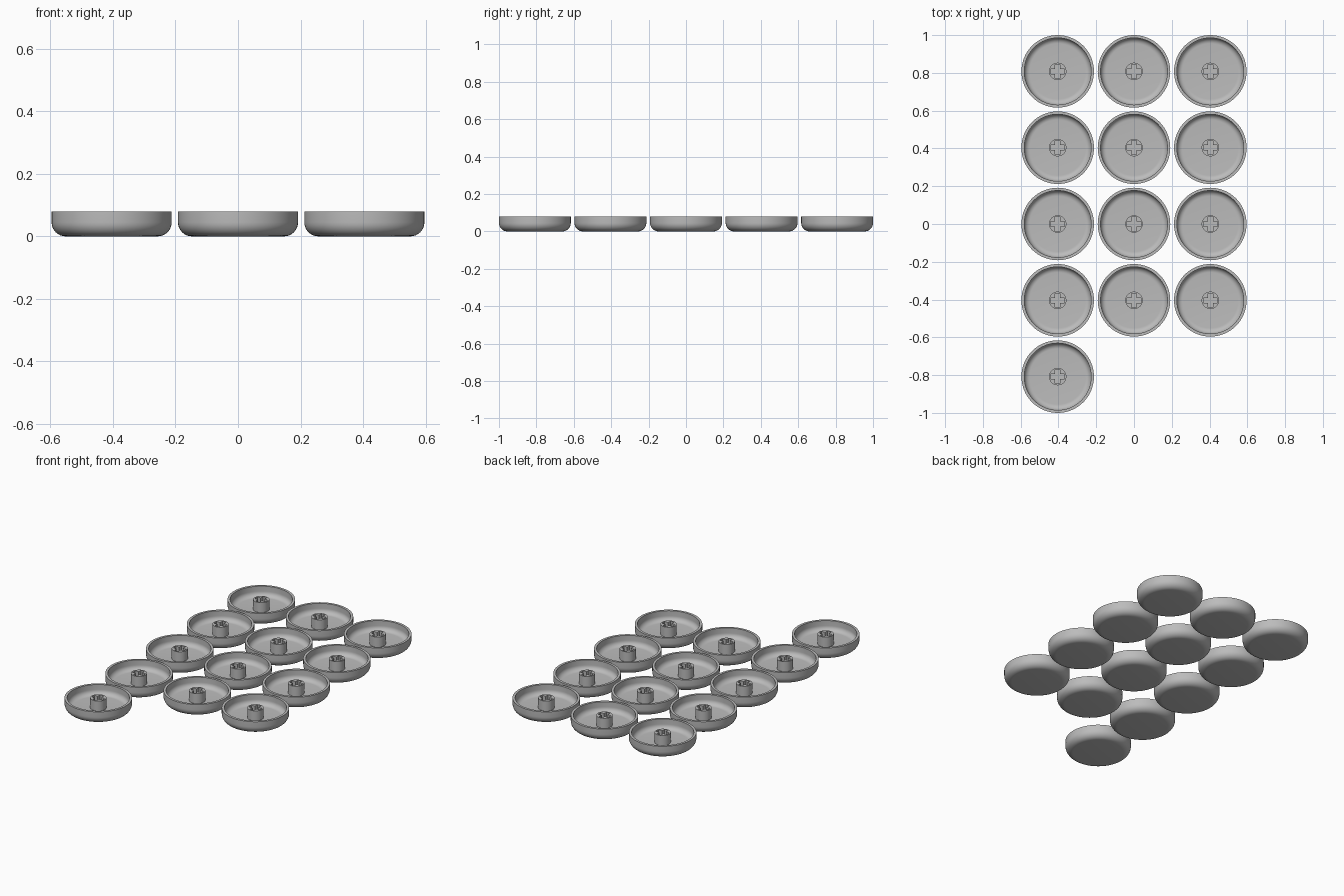
import bpy, bmesh, math
from mathutils import Matrix

old = bpy.data.objects.get("Cube")
if old:
    bpy.data.objects.remove(old, do_unlink=True)

PITCH = 0.404
RADIUS, HEIGHT = 0.192, 0.079
INNER, FLOOR = 0.177, 0.017

grey = bpy.data.materials.new("grey plastic")
grey.use_nodes = True
colour = (0.5, 0.5, 0.5, 1)
grey.diffuse_color = colour
grey.node_tree.nodes["Principled BSDF"].inputs["Base Color"].default_value = colour


def fillet(r, z, size, steps=8):
    """Quarter round from the flat bottom out to the upright wall."""
    turns = [math.pi / 2 * i / steps for i in range(steps + 1)]
    return [(r - size + size * math.sin(a), z + size - size * math.cos(a)) for a in turns]


def cap_mesh():
    """Round dish, open at the top, spun from its wall section."""
    outside = [(0, 0)] + fillet(RADIUS, 0, 0.045) + [(RADIUS, HEIGHT)]
    inside = [(0, FLOOR)] + fillet(INNER, FLOOR, 0.03) + [(INNER, HEIGHT)]
    bm = bmesh.new()
    verts = [bm.verts.new((r, 0, z)) for r, z in outside + inside[::-1]]
    edges = [bm.edges.new(pair) for pair in zip(verts, verts[1:])]
    bmesh.ops.spin(bm, geom=verts + edges, axis=(0, 0, 1), cent=(0, 0, 0),
                   steps=64, angle=math.tau, use_merge=True)
    return finish(bm, "cap")


def stem_mesh():
    """Post with a cross-shaped socket running down to the floor."""
    long, half = 0.037, 0.013
    ring = [(0.046 * math.cos(math.tau * i / 40), 0.046 * math.sin(math.tau * i / 40))
            for i in range(40)]
    cross = []
    for turn in range(4):
        rot = Matrix.Rotation(turn * math.pi / 2, 2)
        for point in ((long, -half), (long, half), (half, half)):
            x, y = point
            cross.append((rot[0][0] * x + rot[0][1] * y, rot[1][0] * x + rot[1][1] * y))
    bm = bmesh.new()
    rims = []
    for loop in (ring, cross):
        verts = [bm.verts.new((x, y, FLOOR - 0.002)) for x, y in loop]
        rims += [bm.edges.new((v, verts[i - 1])) for i, v in enumerate(verts)]
    base = bmesh.ops.triangle_fill(bm, edges=rims, use_beauty=True)
    faces = [g for g in base["geom"] if isinstance(g, bmesh.types.BMFace)]
    top = bmesh.ops.extrude_face_region(bm, geom=faces, use_keep_orig=True)
    for v in top["geom"]:
        if isinstance(v, bmesh.types.BMVert):
            v.co.z = HEIGHT
    return finish(bm, "stem")


def finish(bm, name):
    bmesh.ops.remove_doubles(bm, verts=bm.verts, dist=0.00005)
    bmesh.ops.recalc_face_normals(bm, faces=bm.faces)
    mesh = bpy.data.meshes.new(name)
    bm.to_mesh(mesh)
    bm.free()
    mesh.materials.append(grey)
    return mesh


def place(name, mesh, x, y):
    ob = bpy.data.objects.new(name, mesh)
    ob.location = (x, y, 0)
    bpy.context.collection.objects.link(ob)
    return ob


# Full rows of three, with a single cap in the front row
cap, stem = cap_mesh(), stem_mesh()
bpy.ops.object.select_all(action="DESELECT")
for row in range(-2, 3):
    for col in range(-1, 2):
        if row == -2 and col > -1:
            continue
        tag = f"row{row + 3}_col{col + 2}"
        parts = [place(f"{kind}_{tag}", mesh, col * PITCH, row * PITCH)
                 for kind, mesh in (("cap", cap), ("stem", stem))]
        if row == -2:
            for ob in parts:
                ob.select_set(True)
            bpy.context.view_layer.objects.active = parts[0]

# Shared meshes, so smoothing one pair smooths all
bpy.ops.object.shade_smooth_by_angle(angle=math.radians(35))
